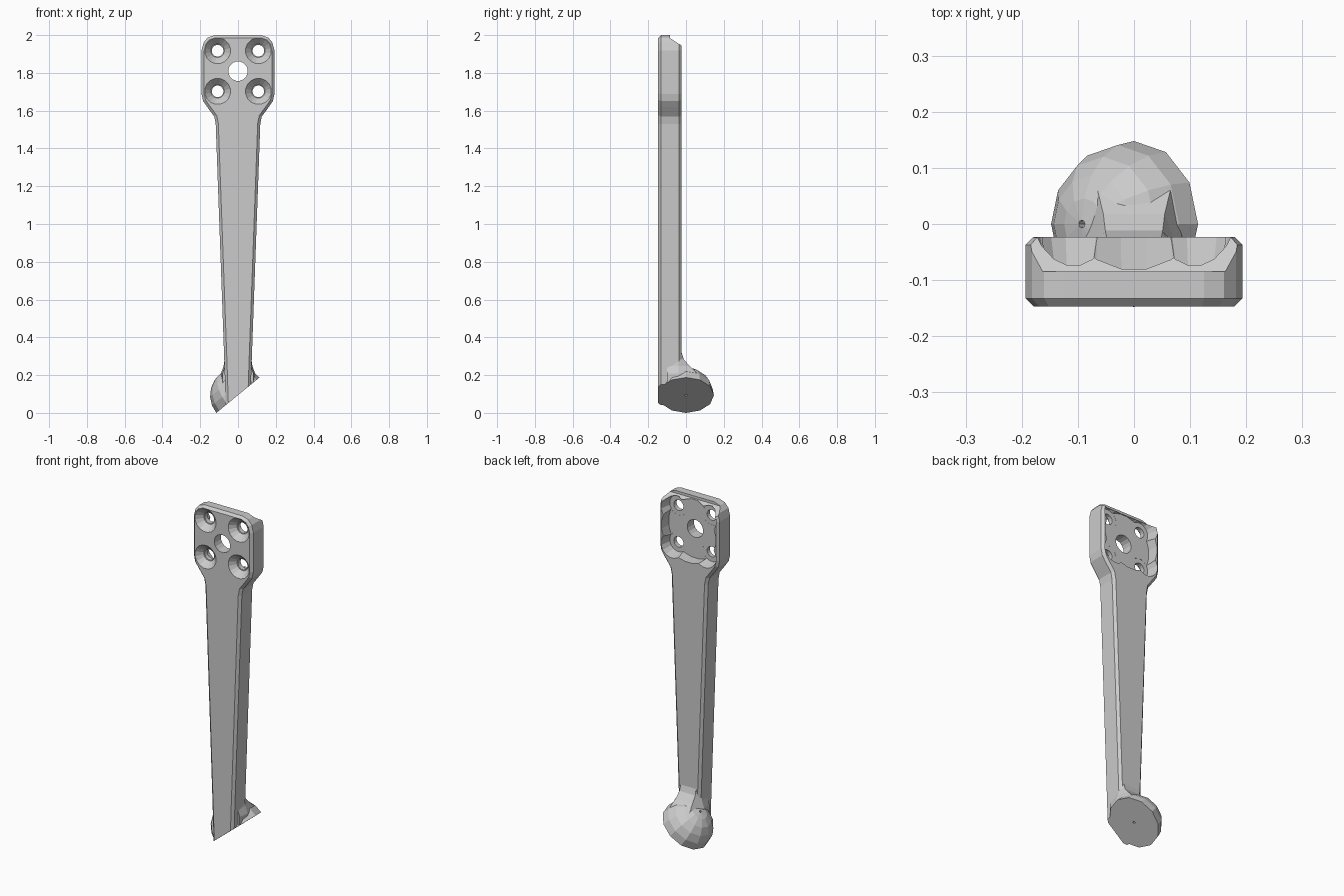
import bpy, bmesh, math
from mathutils import Matrix, Vector

if "Cube" in bpy.data.objects:
    bpy.data.objects.remove(bpy.data.objects["Cube"])

FRONT, BACK, FLOOR = -0.147, -0.023, -0.085
TILT = math.radians(39.3)
FOOT = Vector((0, 0, 0.094))
NORMAL = Vector((-math.sin(TILT), 0, math.cos(TILT)))


def make(name, bm):
    bmesh.ops.recalc_face_normals(bm, faces=bm.faces)
    mesh = bpy.data.meshes.new(name)
    bm.to_mesh(mesh)
    bm.free()
    ob = bpy.data.objects.new(name, mesh)
    bpy.context.collection.objects.link(ob)
    return ob


def loft(name, rings):
    bm = bmesh.new()
    loops = [[bm.verts.new(p) for p in r] for r in rings]
    n = len(loops[0])
    for a, b in zip(loops, loops[1:]):
        for i in range(n):
            bm.faces.new((a[i], a[(i + 1) % n], b[(i + 1) % n], b[i]))
    bm.faces.new(loops[0])
    bm.faces.new(loops[-1])
    return make(name, bm)


def cone_y(name, x, z, stations, sides=16):
    """Stack of circles along y; stations are (y, radius)."""
    angles = [2 * math.pi * (i + 0.5) / sides for i in range(sides)]
    return loft(name, [[(x + r * math.cos(a), y, z + r * math.sin(a))
                        for a in angles] for y, r in stations])


def combine(body, tool, operation):
    mod = body.modifiers.new("join", 'BOOLEAN')
    mod.operation = operation
    mod.solver = 'EXACT'
    mod.object = tool
    bpy.context.view_layer.objects.active = body
    bpy.ops.object.modifier_apply(modifier=mod.name)
    bpy.data.objects.remove(tool, do_unlink=True)


# Tapered arm and head plate, chamfered front and back
half = [(0.062, -0.05), (0.072, 0.26), (0.118, 1.53), (0.126, 1.57),
        (0.163, 1.62), (0.185, 1.652), (0.193, 1.69), (0.193, 1.92),
        (0.182, 1.962), (0.16, 1.988), (0.125, 2.0)]
outline = half + [(-x, z) for x, z in reversed(half)]
arm = loft("leg_bracket", [[(x, y, z) for x, z in outline] for y in (FRONT, BACK)])
bm = bmesh.new()
bm.from_mesh(arm.data)
rims = [e for e in bm.edges if abs(e.verts[0].co.y - e.verts[1].co.y) < 1e-5]
bmesh.ops.bevel(bm, geom=rims, offset=0.014, segments=1, affect='EDGES')
bm.to_mesh(arm.data)
bm.free()

# Flared neck between arm and ball
sections = [(0.34, 0.066, -0.03), (0.285, 0.071, -0.012), (0.25, 0.076, 0.018),
            (0.21, 0.09, 0.06), (0.13, 0.09, 0.06)]
neck = loft("neck", [[(-w * 0.9, -0.1, z), (w * 0.9, -0.1, z), (w, -0.04, z),
                      (w * 0.72, b, z), (-w * 0.72, b, z), (-w, -0.04, z)]
                     for z, w, b in sections])
combine(arm, neck, 'UNION')

# Faceted ball foot
bm = bmesh.new()
turn = Matrix.Translation(FOOT) @ Matrix.Rotation(-TILT, 4, 'Y')
bmesh.ops.create_uvsphere(bm, u_segments=12, v_segments=10, radius=0.148, matrix=turn)
combine(arm, make("ball", bm), 'UNION')

# Slanted flat sole
bm = bmesh.new()
bmesh.ops.create_cube(bm, size=1.0, matrix=turn @ Matrix.Translation((0, 0, -0.4995)))
combine(arm, make("sole_cut", bm), 'DIFFERENCE')

# Pin hole through the ball
bm = bmesh.new()
bmesh.ops.create_cone(bm, cap_ends=True, segments=8, radius1=0.007, radius2=0.007,
                      depth=0.4, matrix=turn @ Matrix.Translation((0, 0, 0.1)))
combine(arm, make("pin_cut", bm), 'DIFFERENCE')

# Round pocket in the back of the head, and sloped top edge
combine(arm, cone_y("pocket", 0, 1.81, [(FLOOR, 0.173), (0.02, 0.178)], 24), 'DIFFERENCE')
wedge = [(FLOOR, 2.1), (FLOOR, 1.985), (BACK, 1.945), (0.03, 1.911), (0.03, 2.1)]
combine(arm, loft("top_cut", [[(x, y, z) for y, z in wedge] for x in (-0.3, 0.3)]),
        'DIFFERENCE')

# Centre hole, countersunk screw holes and their back scallops
combine(arm, cone_y("centre_hole", 0, 1.81, [(-0.2, 0.052), (0.0, 0.052)]), 'DIFFERENCE')
for x in (-0.108, 0.108):
    for z in (1.703, 1.918):
        combine(arm, cone_y("scallop", x, z, [(FLOOR - 0.0006, 0.058), (0.0, 0.076)]),
                'DIFFERENCE')
        combine(arm, cone_y("screw_hole", x, z, [(-0.16, 0.07), (FRONT, 0.069),
                                                 (-0.112, 0.036), (-0.111, 0.031),
                                                 (-0.03, 0.031)]), 'DIFFERENCE')

# Stand on the ground
low = min(v.co.z for v in arm.data.vertices)
for v in arm.data.vertices:
    v.co.z -= low
